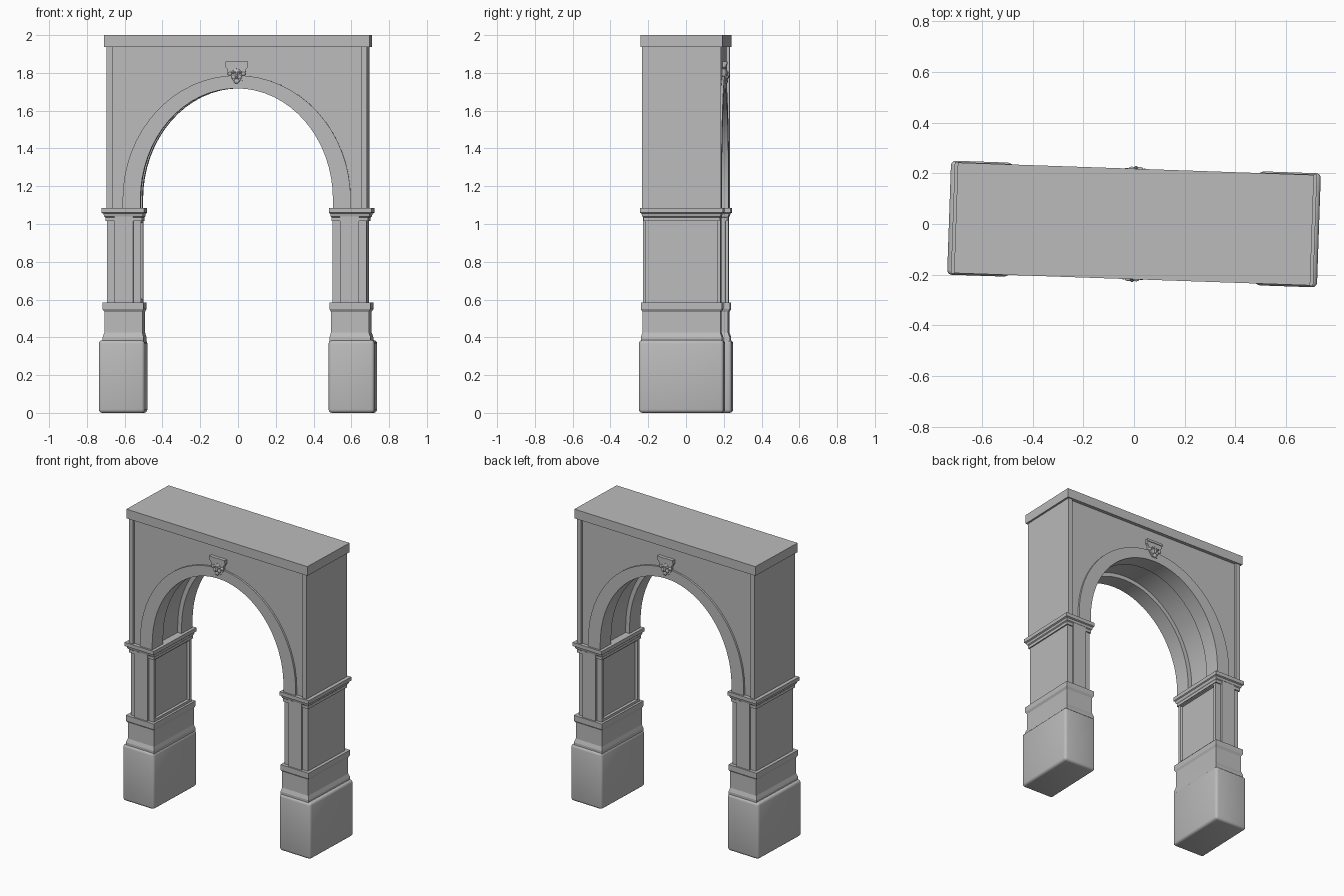
import bpy, bmesh, math
from mathutils import Matrix, Vector

old = bpy.data.objects.get("Cube")
if old:
    bpy.data.objects.remove(old, do_unlink=True)

stone = bpy.data.materials.new("grey_stone")
stone.use_nodes = True
stone.diffuse_color = (0.5, 0.5, 0.5, 1)
stone.node_tree.nodes["Principled BSDF"].inputs["Base Color"].default_value = (0.5, 0.5, 0.5, 1)

# The whole gateway stands slightly turned about the vertical axis
TURN = Matrix.Rotation(math.radians(-1.98), 4, 'Z')
SPRING, CENTRE = 1.08, 1.13
SIDES = (("left", 1), ("right", -1))
FACES = (("front", -1), ("back", 1))


def finish(name, bm, smooth=False):
    bmesh.ops.recalc_face_normals(bm, faces=bm.faces)
    bm.transform(TURN)
    mesh = bpy.data.meshes.new(name)
    bm.to_mesh(mesh)
    bm.free()
    mesh.materials.append(stone)
    obj = bpy.data.objects.new(name, mesh)
    bpy.context.collection.objects.link(obj)
    if smooth:
        bpy.ops.object.select_all(action='DESELECT')
        obj.select_set(True)
        bpy.context.view_layer.objects.active = obj
        bpy.ops.object.shade_smooth_by_angle(angle=math.radians(30))
    return obj


def box_bm(x, y, z):
    bm = bmesh.new()
    bmesh.ops.create_cube(bm, size=1)
    size = Vector((x[1] - x[0], y[1] - y[0], z[1] - z[0]))
    mid = Vector((sum(x) / 2, sum(y) / 2, sum(z) / 2))
    bm.transform(Matrix.Translation(mid) @ Matrix.Diagonal((*size, 1)))
    return bm


def span(a, b, s):
    return tuple(sorted((a * s, b * s)))


def prism(name, outline, y0, y1, smooth=False):
    """Extrude an x-z outline along y."""
    bm = bmesh.new()
    face = bm.faces.new([bm.verts.new((x, y0, z)) for x, z in outline])
    ext = bmesh.ops.extrude_face_region(bm, geom=[face])
    verts = [v for v in ext["geom"] if isinstance(v, bmesh.types.BMVert)]
    bmesh.ops.translate(bm, verts=verts, vec=(0, y1 - y0, 0))
    return finish(name, bm, smooth)


def arch(a, b, n=32):
    """Stilted half ellipse from left springing to right springing."""
    pts = [(a * math.cos(math.pi * i / n), CENTRE + b * math.sin(math.pi * i / n))
           for i in range(n + 1)]
    return [(a, SPRING)] + pts + [(-a, SPRING)]


def tiers(name, s, profile):
    """Stack of rectangles: each level is (height, offset from the shaft)."""
    bm = bmesh.new()
    rings = []
    for z, o in profile:
        x0, x1, h = 0.508 - 0.7 * o, 0.688 + o, 0.193 + o
        rings.append([bm.verts.new((x * s, y, z))
                      for x, y in ((x0, -h), (x1, -h), (x1, h), (x0, h))])
    for lo, hi in zip(rings, rings[1:]):
        for i in range(4):
            j = (i + 1) % 4
            bm.faces.new((lo[i], lo[j], hi[j], hi[i]))
    bm.faces.new(rings[0])
    bm.faces.new(rings[-1])
    return finish(name, bm)


# Legs
for side, s in SIDES:
    bm = box_bm(span(0.487, 0.73, s), (-0.225, 0.225), (0, 0.385))
    bmesh.ops.bevel(bm, geom=list(bm.edges), offset=0.018, segments=3,
                    profile=0.5, affect='EDGES')
    finish(side + "_plinth", bm, True)

    tiers(side + "_dado", s, ((0.37, 0.022), (0.4, 0.022), (0.425, 0.013), (0.535, 0.013),
                              (0.55, 0.022), (0.585, 0.022)))

    # Shaft with a sunk panel on the face toward the opening
    bm = box_bm(span(0.508, 0.688, s), (-0.193, 0.193), (0.58, 1.03))
    bm.normal_update()
    inner = [f for f in bm.faces if f.normal.x * s < -0.9]
    bmesh.ops.inset_region(bm, faces=inner, thickness=0.03)
    bmesh.ops.inset_region(bm, faces=inner, thickness=0.006, depth=-0.014)
    finish(side + "_shaft", bm)

    finish(side + "_pilaster", box_bm(span(0.548, 0.648, s), (-0.206, 0.206), (0.58, 1.055)))

    tiers(side + "_impost", s, ((1.015, 0.008), (1.035, 0.008), (1.04, 0.014),
                                (1.055, 0.018), (1.06, 0.027), (1.085, 0.027)))

    # Corner strip on the upper wall
    finish(side + "_corner_strip", box_bm(span(0.658, 0.69, s), (-0.209, 0.209), (1.08, 1.94)))

# Upper wall with the opening
soffit = arch(0.54, 0.615)
prism("upper_wall", soffit + [(-0.686, SPRING), (-0.686, 1.94), (0.686, 1.94), (0.686, SPRING)],
      -0.195, 0.195, True)
finish("cornice", box_bm((-0.703, 0.703), (-0.218, 0.218), (1.937, 2.0)))

# Raised arch ribs and carved keystones on both faces
ring = arch(0.51, 0.588) + arch(0.604, 0.657)[::-1]
shield = [(0.06, 1.86), (0.06, 1.83), (0.05, 1.82), (0.042, 1.775), (0.02, 1.745)]
shield += [(-x, z) for x, z in reversed(shield)]
for label, d in FACES:
    prism(label + "_arch_rib", ring, 0.095 * d, 0.208 * d, True)
    prism(label + "_keystone", shield, 0.18 * d, 0.213 * d)
    prism(label + "_keystone_cap", [(0.06, 1.86), (0.06, 1.845), (-0.06, 1.845), (-0.06, 1.86)],
          0.18 * d, 0.218 * d)

    # Mask: head, cheeks, brows, nose and chin
    bm = bmesh.new()
    lumps = [(0, 1.787, 0.03, 0.036, 0.212), (0, 1.785, 0.008, 0.015, 0.221),
             (0, 1.757, 0.015, 0.014, 0.214)]
    for s in (1, -1):
        lumps += [(s * 0.015, 1.778, 0.012, 0.012, 0.216), (s * 0.016, 1.803, 0.014, 0.006, 0.217),
                  (s * 0.036, 1.795, 0.012, 0.01, 0.211)]
    for x, z, rx, rz, y in lumps:
        place = Matrix.Translation((x, y * d, z)) @ Matrix.Diagonal((rx, 0.009, rz, 1))
        bmesh.ops.create_uvsphere(bm, u_segments=12, v_segments=8, radius=1, matrix=place)
    finish(label + "_mask", bm, True)
